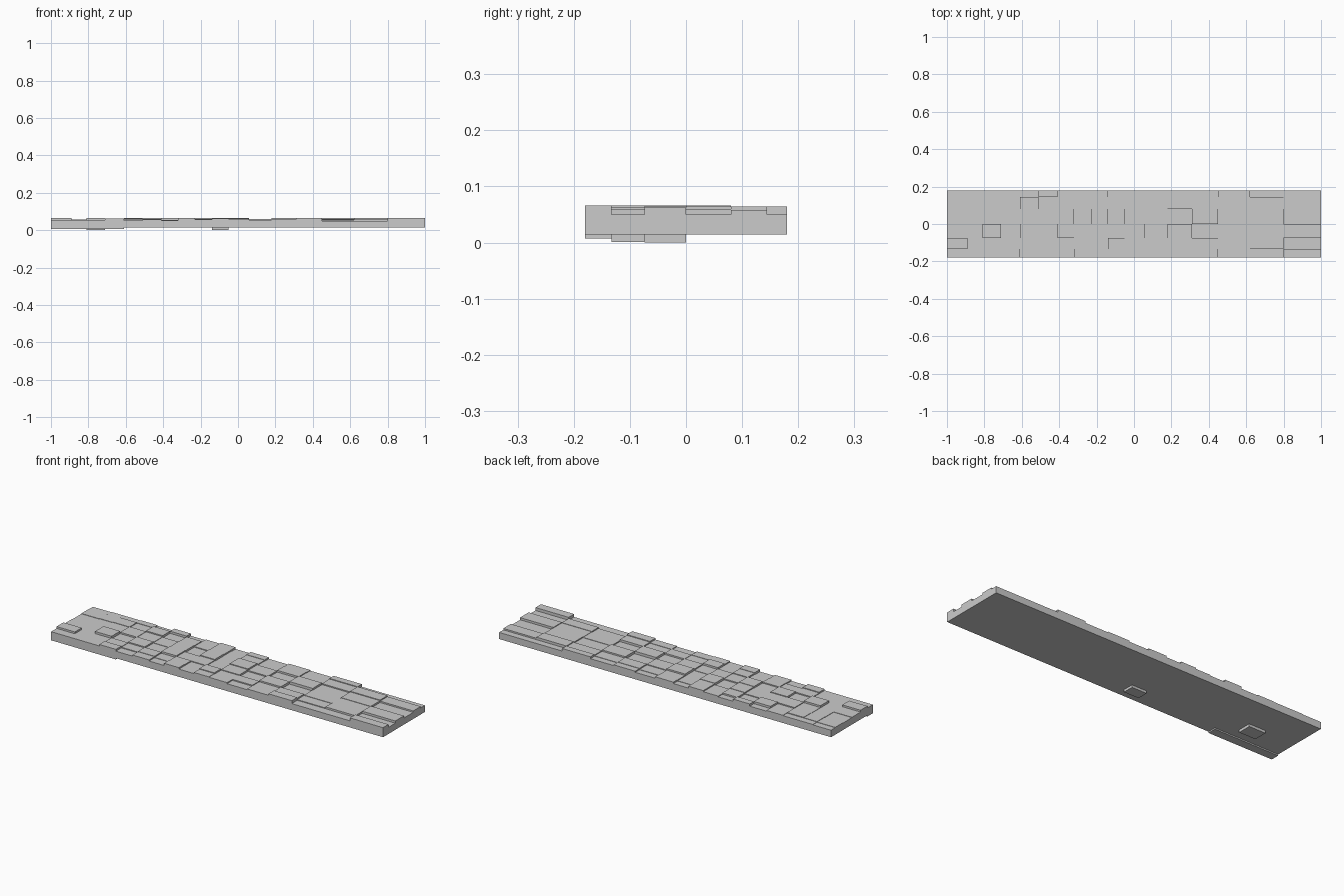
import bpy, bmesh
from mathutils import Matrix, Vector

if "Cube" in bpy.data.objects:
    bpy.data.objects.remove(bpy.data.objects["Cube"])

XS = [-1, -.89, -.81, -.71, -.61, -.51, -.41, -.32, -.23, -.14, -.05,
      .06, .18, .31, .45, .62, .80, 1]
YS = [-.18, -.133, -.074, 0, .08, .144, .18]
BASE, TOP, STEP = .014, .05, .002

# Tile relief, front row to back row; each digit is a height step above the slab
RELIEF = ["22261417365248008",
          "72243526384536250",
          "22816274536170346",
          "12354361728407250",
          "23427153624253574",
          "12231713615142700"]


def add_box(bm, x0, x1, y0, y1, z0, z1):
    size = Vector((x1 - x0, y1 - y0, z1 - z0))
    mid = Vector((x0 + x1, y0 + y1, z0 + z1)) / 2
    bmesh.ops.create_cube(bm, size=1,
                          matrix=Matrix.Translation(mid) @ Matrix.Diagonal(size.to_4d()))


def make_object(name, boxes):
    bm = bmesh.new()
    for b in boxes:
        add_box(bm, *b)
    mesh = bpy.data.meshes.new(name)
    bm.to_mesh(mesh)
    bm.free()
    obj = bpy.data.objects.new(name, mesh)
    bpy.context.collection.objects.link(obj)


# Solid slab under the tiles
make_object("slab", [(-1, 1, YS[0], YS[-1], BASE, TOP)])

# Rows of raised tiles
for r, row in enumerate(RELIEF):
    make_object(f"tile_row_{r + 1}",
                [(XS[c], XS[c + 1], YS[r], YS[r + 1], TOP, TOP + STEP * int(d))
                 for c, d in enumerate(row) if d != "0"])

# Tiles that poke out below the slab
make_object("underside_strip", [(-1, -.61, YS[0], YS[1], .007, BASE)])
make_object("underside_tiles", [(-.81, -.71, YS[2], YS[3], 0, BASE),
                                (-.14, -.05, YS[1], YS[2], .001, BASE)])
